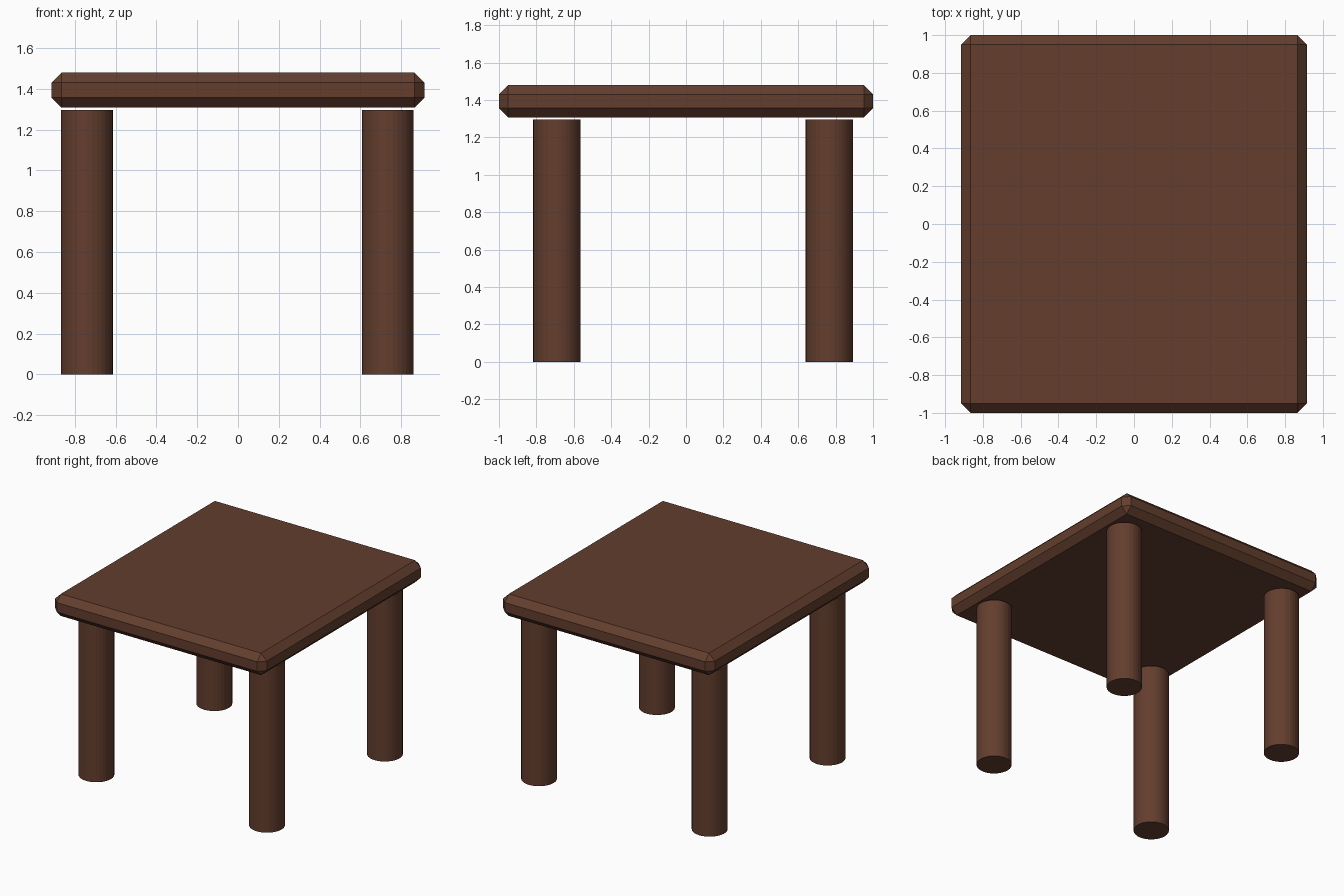
import bpy

if "Cube" in bpy.data.objects:
    bpy.data.objects.remove(bpy.data.objects["Cube"])

# One dark wood colour for everything
wood = bpy.data.materials.new("dark brown wood")
wood.diffuse_color = (0.125, 0.048, 0.027, 1)
wood.use_nodes = True
wood.node_tree.nodes["Principled BSDF"].inputs["Base Color"].default_value = wood.diffuse_color


def finish(name):
    obj = bpy.context.object
    obj.name = name
    obj.data.materials.append(wood)
    return obj


# Table top: slab with a single chamfer on every edge
bpy.ops.mesh.primitive_cube_add(size=1, location=(0, 0, 1.393))
top = finish("table_top")
top.scale = (1.83, 2.0, 0.172)
bpy.ops.object.transform_apply(location=False, rotation=False, scale=True)
chamfer = top.modifiers.new("chamfer", 'BEVEL')
chamfer.width = 0.049
chamfer.segments = 1

# Legs: four round posts ending just below the top
LEG_RADIUS, LEG_HEIGHT = 0.127, 1.296
for side, x in (("left", -0.741), ("right", 0.734)):
    for end, y in (("front", -0.69), ("back", 0.766)):
        bpy.ops.mesh.primitive_cylinder_add(
            vertices=32, radius=LEG_RADIUS, depth=LEG_HEIGHT,
            location=(x, y, LEG_HEIGHT / 2))
        finish(f"{end}_{side}_leg")
